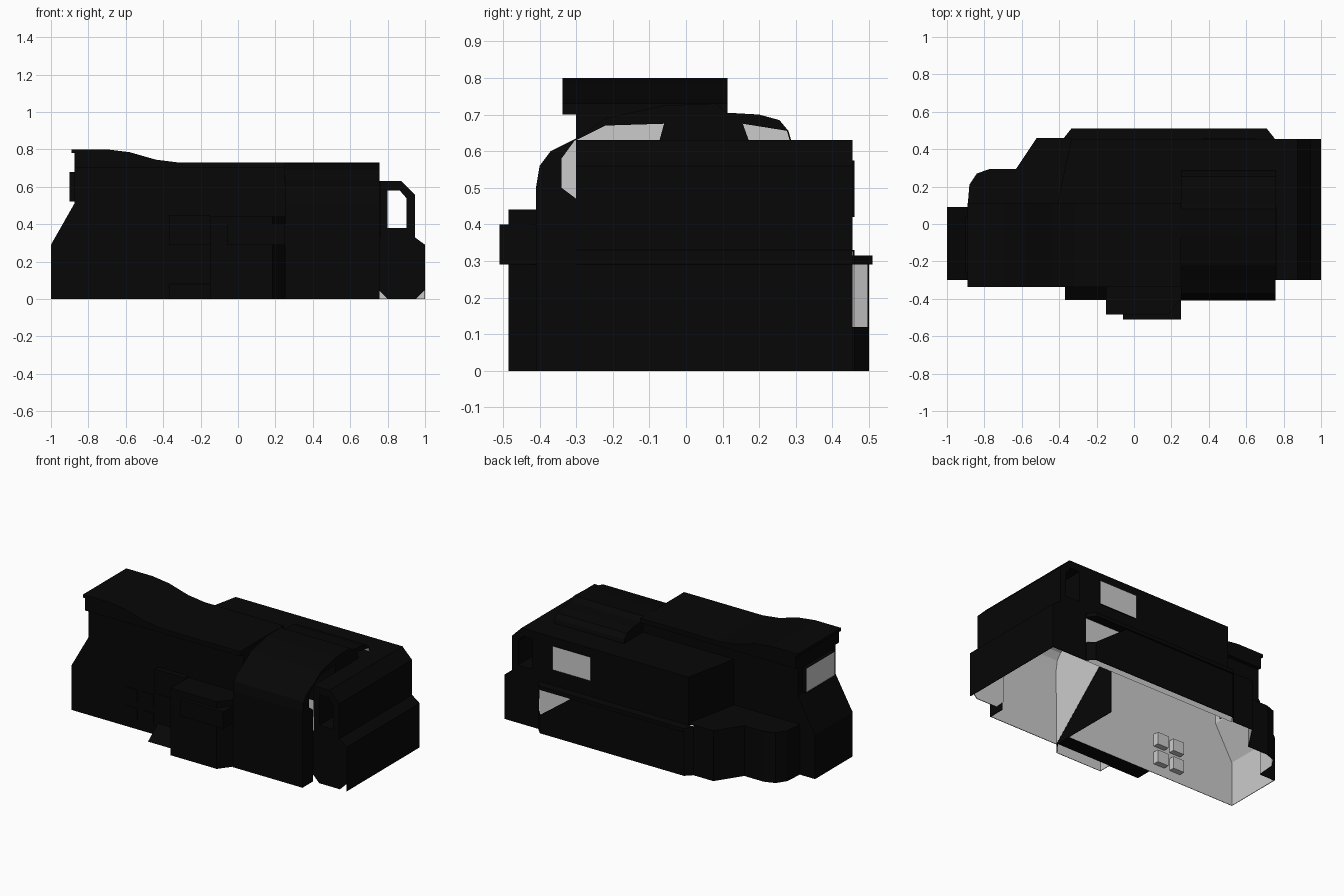
import bpy, bmesh
from mathutils import Vector

if "Cube" in bpy.data.objects:
    bpy.data.objects.remove(bpy.data.objects["Cube"])

black = bpy.data.materials.new("black_plastic")
black.diffuse_color = (0.002, 0.002, 0.002, 1)
black.use_nodes = True
black.node_tree.nodes["Principled BSDF"].inputs["Base Color"].default_value = black.diffuse_color
grey = bpy.data.materials.new("grey_lining")
grey.diffuse_color = (0.6, 0.6, 0.6, 1)
grey.use_nodes = True
grey.node_tree.nodes["Principled BSDF"].inputs["Base Color"].default_value = grey.diffuse_color


def place(axis, p, h):
    return {'x': (h, p[0], p[1]), 'y': (p[0], h, p[1]), 'z': (p[0], p[1], h)}[axis]


def finish(name, bm, mat=black, lined=False):
    me = bpy.data.meshes.new(name)
    bm.to_mesh(me)
    bm.free()
    ob = bpy.data.objects.new(name, me)
    bpy.context.collection.objects.link(ob)
    me.materials.append(mat)
    if lined:  # thin grey lining on the inside of an open shell
        me.materials.append(grey)
        mod = ob.modifiers.new("lining", 'SOLIDIFY')
        mod.thickness = .004
        mod.offset = -1
        mod.material_offset = 1
    return ob


def prism(name, axis, pts, lo, hi, low_cap=True, high_cap=True, closed=True, mat=black):
    """Extrude a profile along an axis; closed=False leaves out the last-to-first side."""
    area = sum(a[0] * b[1] - b[0] * a[1] for a, b in zip(pts, pts[1:] + pts[:1]))
    if (area < 0) != (axis == 'y'):
        pts = pts[::-1]
    bm = bmesh.new()
    a = [bm.verts.new(place(axis, p, lo)) for p in pts]
    b = [bm.verts.new(place(axis, p, hi)) for p in pts]
    n = len(pts)
    for i in range(n if closed else n - 1):
        j = (i + 1) % n
        bm.faces.new((a[i], a[j], b[j], b[i]))
    if low_cap:
        bm.faces.new(a[::-1])
    if high_cap:
        bm.faces.new(b)
    return finish(name, bm, mat, not (low_cap and high_cap and closed))


def box(name, x, y, z, mat=black):
    return prism(name, 'z', [(x[0], y[0]), (x[1], y[0]), (x[1], y[1]), (x[0], y[1])], *z, mat=mat)


def panel(name, axis, pts, h, facing, mat=black):
    """One flat polygon, turned to the given direction."""
    bm = bmesh.new()
    f = bm.faces.new([bm.verts.new(place(axis, p, h)) for p in pts])
    f.normal_update()
    if f.normal.dot(Vector(facing)) < 0:
        f.normal_flip()
    return finish(name, bm, mat, mat == black)


# Main shell: front wall, slanted left end and roof; open below
prism("main_shell", 'y',
      [(-1, 0), (-1, .29), (-.875, .51), (-.875, .71), (.25, .71), (.25, 0)],
      -.30, .09, high_cap=False, closed=False).data.polygons
panel("main_shell_back", 'y',
      [(-1, 0), (-1, .29), (-.875, .51), (-.875, .71), (.25, .71), (.25, .62), (-.40, .62),
       (-.40, .33), (-.89, .33), (-.89, 0)], .09, (0, 1, 0))

# Lower wall round the rear left, with the ledge on top of it
wall = [(-.375, .46), (-.52, .46), (-.63, .295), (-.77, .295), (-.84, .27),
        (-.88, .21), (-.89, .09)]
prism("lower_side_wall", 'z', wall, 0, .33, False, False, closed=False)
panel("lower_ledge", 'z', [(-.33, .46)] + wall + [(-.33, .09)], .33, (0, 0, 1))

# Rear lower panel, cut away at its right end, with a grey liner behind
panel("rear_lower_panel", 'y',
      [(-.335, 0), (.71, 0), (.71, .12), (.48, .29), (-.335, .29)], .50, (0, 1, 0))
prism("rear_panel_left_corner", 'z', [(-.335, .50), (-.375, .46), (-.375, .455)],
      0, .30, False, False, closed=False)
prism("rear_panel_right_corner", 'z', [(.75, .455), (.75, .46), (.71, .50)],
      0, .12, False, False, closed=False)
panel("rear_liner", 'y', [(-.37, 0), (.75, 0), (.75, .31), (-.37, .31)],
      .45, (0, 1, 0), grey)

# Folded side screen and its flange
prism("side_screen", 'z', [(.76, .455), (-.335, .455), (-.39, .20), (-.41, .09), (.76, .09)],
      .31, .63, low_cap=False, closed=False)
prism("screen_flange", 'z',
      [(.75, .45), (.75, .46), (.71, .51), (-.335, .51), (-.375, .46), (-.375, .45)], .29, .315)
box("screen_frame", (.37, .645), (.45, .461), (.42, .575))
panel("screen_inset", 'y', [(.37, .42), (.645, .42), (.645, .575), (.37, .575)],
      .463, (0, 1, 0), grey)

# Top lid with the raised hood
prism("top_lid", 'y',
      [(-.89, .78), (-.89, .80), (-.70, .80), (-.58, .785), (-.44, .745), (-.32, .73),
       (.25, .73), (.25, .70), (-.875, .70), (-.875, .78)], -.337, .113)

# End eyepiece at the left
eyepiece = [(-.26, .52), (.04, .52), (.04, .68), (-.26, .68)]
prism("eyepiece_rim", 'x', eyepiece, -.90, -.87, False, False)
panel("eyepiece_glass", 'x', eyepiece, -.898, (-1, 0, 0), grey)

# Rounded grip cover over the top, open at parts of its right end
cover = [(-.41, 0), (-.41, .50), (-.40, .56), (-.37, .60), (-.30, .635), (-.22, .69),
         (-.06, .725), (.08, .73), (.113, .705), (.20, .70), (.255, .685), (.28, .655),
         (.29, .62)]
prism("grip_cover", 'x', cover, .25, .757, True, False, closed=False)
panel("grip_end", 'x',
      [(-.41, 0), (-.41, .50), (-.40, .56), (-.37, .60), (-.30, .635), (-.34, .58),
       (-.34, .50), (-.30, .47), (-.30, 0)], .755, (1, 0, 0))
panel("grip_top_end", 'x',
      [(-.30, .63), (-.30, .635), (-.22, .69), (-.06, .725), (.08, .73), (.113, .705),
       (.20, .70), (.255, .685), (.28, .655), (.155, .675), (.175, .62), (-.075, .62),
       (-.06, .675), (-.22, .67)], .755, (1, 0, 0))

# Front control box, its lip, the shelf beside it and the foot
prism("front_box", 'z', [(.25, -.30), (.25, -.40), (.185, -.485), (-.15, -.485), (-.15, -.30)],
      0, .44, low_cap=False, closed=False)
box("front_box_lip", (-.06, .25), (-.51, -.40), (.29, .40))
box("front_shelf", (-.37, -.15), (-.335, -.30), (.29, .45))
prism("front_foot", 'x', [(-.405, 0), (-.30, .08), (-.30, 0)], -.37, -.15)
box("foot_plate", (-.15, .25), (-.40, -.30), (0, .004))

# Four buttons on the front wall, with their grey backs inside
for i in range(2):
    for j in range(2):
        x, z = -.60 + .12 * i, .06 + .12 * j
        box("button", (x, x + .08), (-.305, -.298), (z, z + .08))
        box("button_back", (x, x + .08), (-.297, -.26), (z, z + .08), grey)

# Right end: base block with open corners below
end = [(.75, .33), (.945, .33), (1, .29), (1, 0)]
prism("end_base", 'y', end, -.30, .455, False, False, closed=False)
panel("end_base_front", 'y',
      [(.80, 0), (.95, 0), (1, .05), (1, .29), (.945, .33), (.75, .33), (.75, .05)],
      -.30, (0, -1, 0))
panel("end_base_back", 'y', [(.75, 0), (1, 0), (1, .29), (.945, .33), (.75, .33)],
      .455, (0, 1, 0))

# Right end: upper frame with a window right through it
cu = bpy.data.curves.new("end_frame", 'CURVE')
cu.dimensions = '2D'
cu.fill_mode = 'BOTH'
cu.extrude = .3775
for pts in ([(.758, .32), (.945, .32), (.945, .56), (.875, .63), (.758, .63)],
            [(.80, .38), (.90, .38), (.90, .54), (.865, .58), (.80, .58)]):
    s = cu.splines.new('POLY')
    s.points.add(len(pts) - 1)
    for p, c in zip(s.points, pts):
        p.co = (c[0], c[1], 0, 1)
    s.use_cyclic_u = True
    s.use_smooth = False
cu.materials.append(black)
frame = bpy.data.objects.new("end_frame", cu)
frame.rotation_euler = (1.5707963, 0, 0)
frame.location = (0, .0775, 0)
bpy.context.collection.objects.link(frame)
bpy.context.view_layer.objects.active = frame
frame.select_set(True)
bpy.ops.object.convert(target='MESH')
bpy.ops.object.shade_flat()
